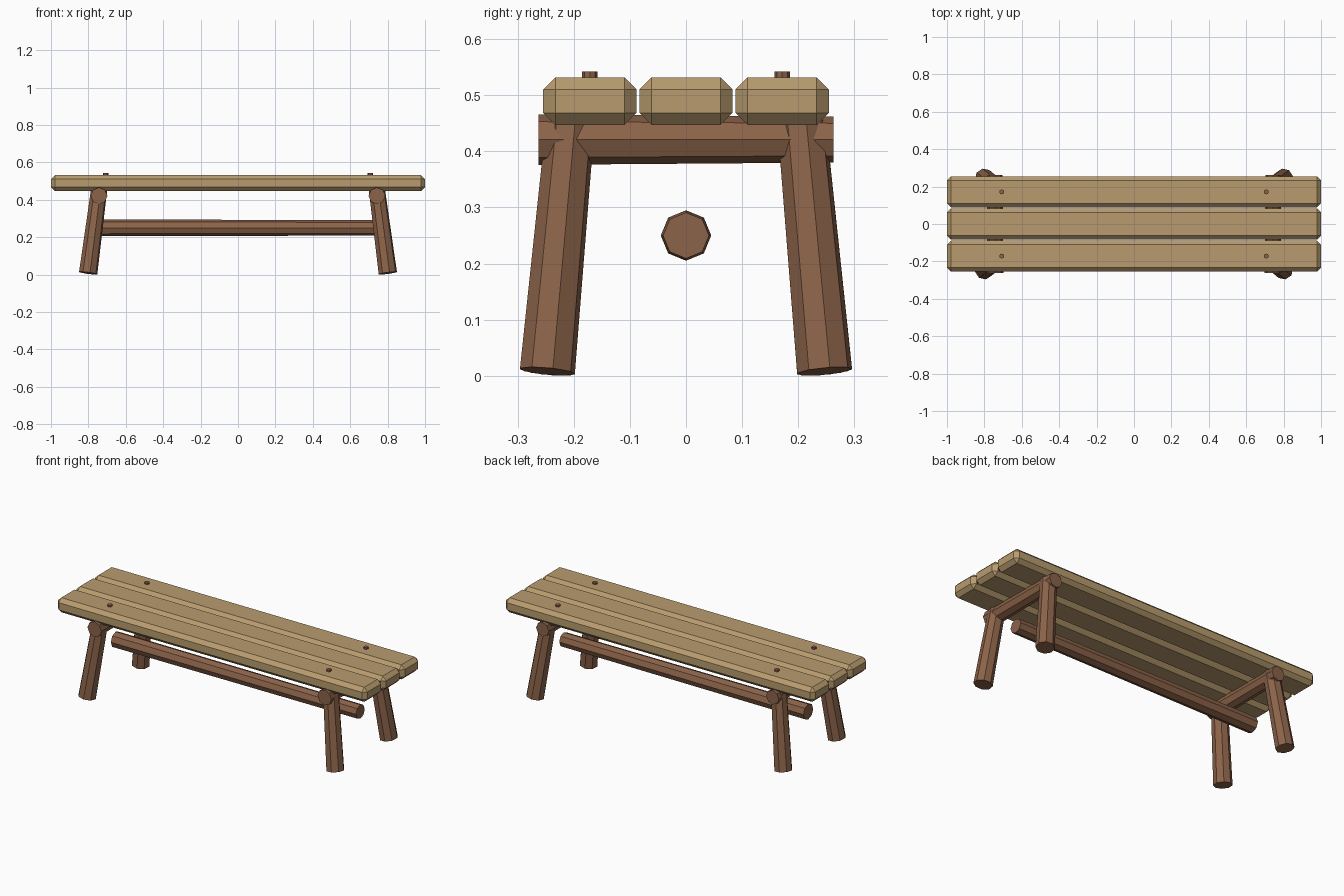
import bpy
from math import radians
from mathutils import Matrix, Vector

cube = bpy.data.objects.get("Cube")
if cube:
    bpy.data.objects.remove(cube, do_unlink=True)


def material(name, rgb):
    m = bpy.data.materials.new(name)
    m.use_nodes = True
    m.diffuse_color = (*rgb, 1)
    for node in m.node_tree.nodes:
        if node.type == 'BSDF_PRINCIPLED':
            node.inputs["Base Color"].default_value = (*rgb, 1)
            node.inputs["Roughness"].default_value = 0.8
    return m


pale_wood = material("pale plank wood", (0.48, 0.33, 0.157))
brown_wood = material("brown log wood", (0.26, 0.125, 0.067))


def log(name, start, end, r_start, r_end, twist=0):
    """Tapered eight-sided log running from start to end."""
    start, end = Vector(start), Vector(end)
    axis = end - start
    bpy.ops.mesh.primitive_cone_add(vertices=8, radius1=r_start, radius2=r_end,
                                    depth=axis.length)
    obj = bpy.context.object
    obj.name = name
    turn = Vector((0, 0, 1)).rotation_difference(axis).to_matrix().to_4x4()
    obj.matrix_world = (Matrix.Translation((start + end) / 2) @ turn
                        @ Matrix.Rotation(radians(twist), 4, 'Z'))
    obj.data.materials.append(brown_wood)
    return obj


def plank(name, y):
    """Long seat board with chamfered edges."""
    bpy.ops.mesh.primitive_cube_add(size=1, location=(0, y, 0.4895))
    obj = bpy.context.object
    obj.name = name
    obj.scale = (2, 0.166, 0.085)
    bpy.ops.object.transform_apply(location=False, rotation=False, scale=True)
    bevel = obj.modifiers.new("chamfer", 'BEVEL')
    bevel.width = 0.0215
    bevel.segments = 1
    obj.data.materials.append(pale_wood)


# Seat boards
for name, y in (("front", -0.1715), ("middle", 0), ("back", 0.1715)):
    plank(name + "_plank", y)

# Long stretcher between the leg pairs
log("stretcher", (-0.79, 0, 0.25), (0.79, 0, 0.25), 0.045, 0.041)

for side, sx in (("left", 1), ("right", -1)):
    # Cross beam under the boards
    log(side + "_cross_beam", (sx * 0.743, -0.263, 0.421),
        (sx * 0.743, 0.263, 0.421), 0.045, 0.041)
    for end, sy in (("front", -1), ("back", 1)):
        # Splayed leg
        log(f"{end}_{side}_leg", (sx * 0.801, sy * 0.247, 0.008),
            (sx * 0.743, sy * 0.206, 0.45), 0.05, 0.044, twist=11)
        # Peg through the board
        log(f"{end}_{side}_peg", (sx * 0.707, sy * 0.1715, 0.46),
            (sx * 0.707, sy * 0.1715, 0.542), 0.0135, 0.0135)
